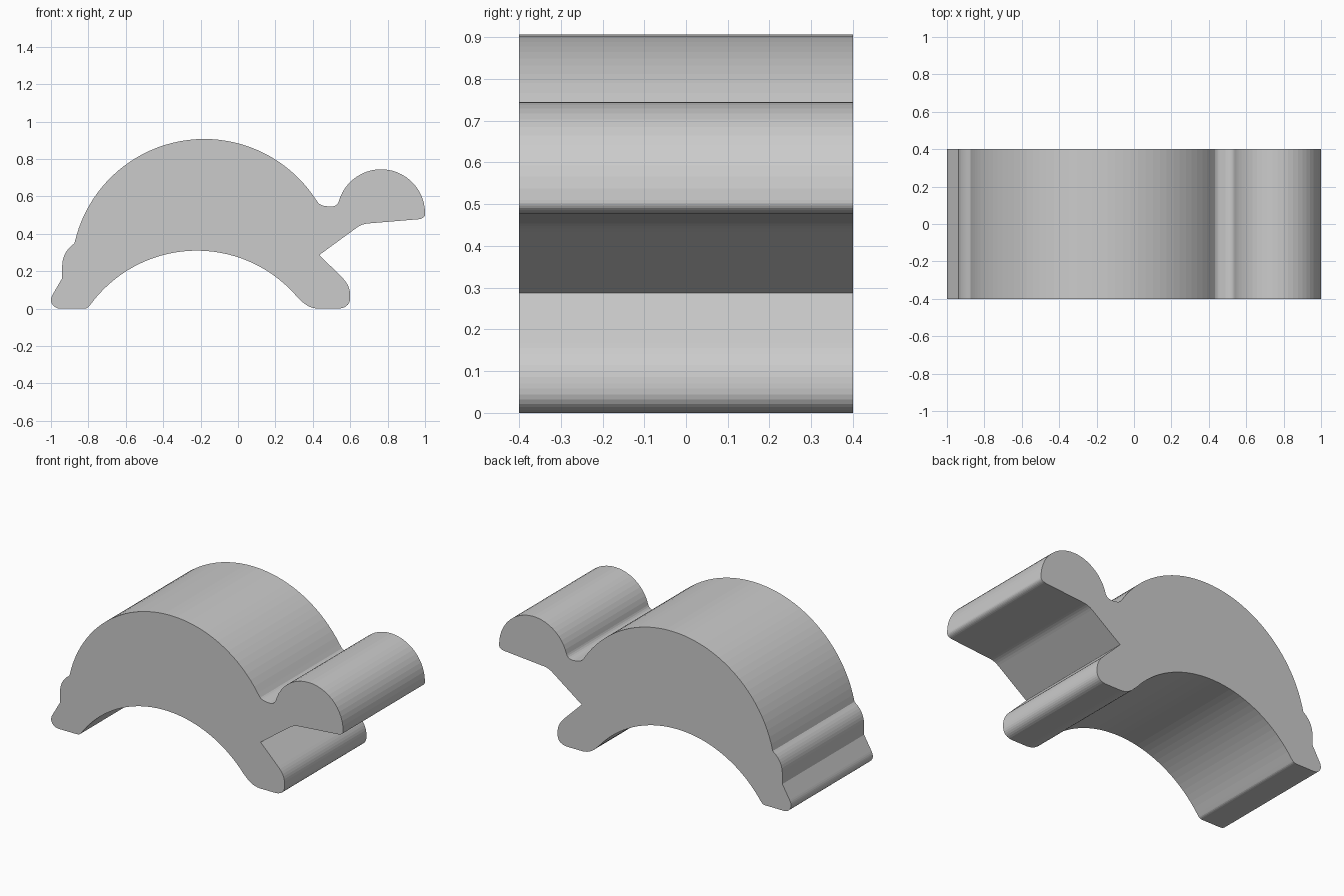
import bpy, bmesh
from math import radians, cos, sin

if "Cube" in bpy.data.objects:
    bpy.data.objects.remove(bpy.data.objects["Cube"])

DEPTH = 0.8


def arc(cx, cz, r, a0, a1, n):
    """Circular arc from angle a0 to a1 in degrees."""
    angles = [radians(a0 + (a1 - a0) * i / n) for i in range(n + 1)]
    return [(cx + r * cos(a), cz + r * sin(a)) for a in angles]


def bend(p0, c, p1, n=6):
    """Rounded corner from p0 to p1, pulled towards c."""
    ts = [i / n for i in range(n + 1)]
    return [tuple((1-t)**2 * a + 2*t*(1-t) * b + t*t * d
                  for a, b, d in zip(p0, c, p1)) for t in ts]


profile = []
# rounded back and the dip behind the head
profile += arc(-0.18, 0.196, 0.711, 167.5, 33.2, 40)
profile += bend((0.432, 0.562), (0.443, 0.553), (0.458, 0.55), 3)
profile += bend((0.49, 0.545), (0.52, 0.544), (0.533, 0.562), 4)
# domed head, chin and neck
profile += arc(0.765, 0.51, 0.235, 165, 0, 24)
profile += bend((1.0, 0.503), (0.998, 0.482), (0.965, 0.478))
profile += bend((0.69, 0.455), (0.66, 0.451), (0.635, 0.433), 4)
profile += [(0.435, 0.287)]
# front foot
profile += bend((0.555, 0.168), (0.60, 0.125), (0.60, 0.07), 7)
profile += bend((0.60, 0.058), (0.598, 0.006), (0.54, 0.0), 7)
profile += bend((0.43, 0.0), (0.372, 0.002), (0.33, 0.05), 7)
# arched belly
profile += arc(-0.22, -0.395, 0.705, 40, 143.5, 34)
profile += bend((-0.797, 0.012), (-0.805, 0.0), (-0.825, 0.0), 4)
# back foot and stepped tail
profile += bend((-0.952, 0.0), (-0.99, 0.003), (-1.0, 0.04))
profile += bend((-1.0, 0.05), (-0.998, 0.063), (-0.99, 0.077), 3)
profile += [(-0.94, 0.163)]
profile += bend((-0.94, 0.225), (-0.94, 0.3), (-0.882, 0.343), 8)

# extrude the outline through the depth
bm = bmesh.new()
face = bm.faces.new([bm.verts.new((x, -DEPTH / 2, z)) for x, z in profile])
ext = bmesh.ops.extrude_face_region(bm, geom=[face], use_keep_orig=True)
moved = [g for g in ext["geom"] if isinstance(g, bmesh.types.BMVert)]
bmesh.ops.translate(bm, vec=(0, DEPTH, 0), verts=moved)
bmesh.ops.remove_doubles(bm, verts=bm.verts, dist=0.0005)
bmesh.ops.recalc_face_normals(bm, faces=bm.faces)
mesh = bpy.data.meshes.new("arched_body")
bm.to_mesh(mesh)
bm.free()
body = bpy.data.objects.new("arched_body", mesh)
bpy.context.collection.objects.link(body)
